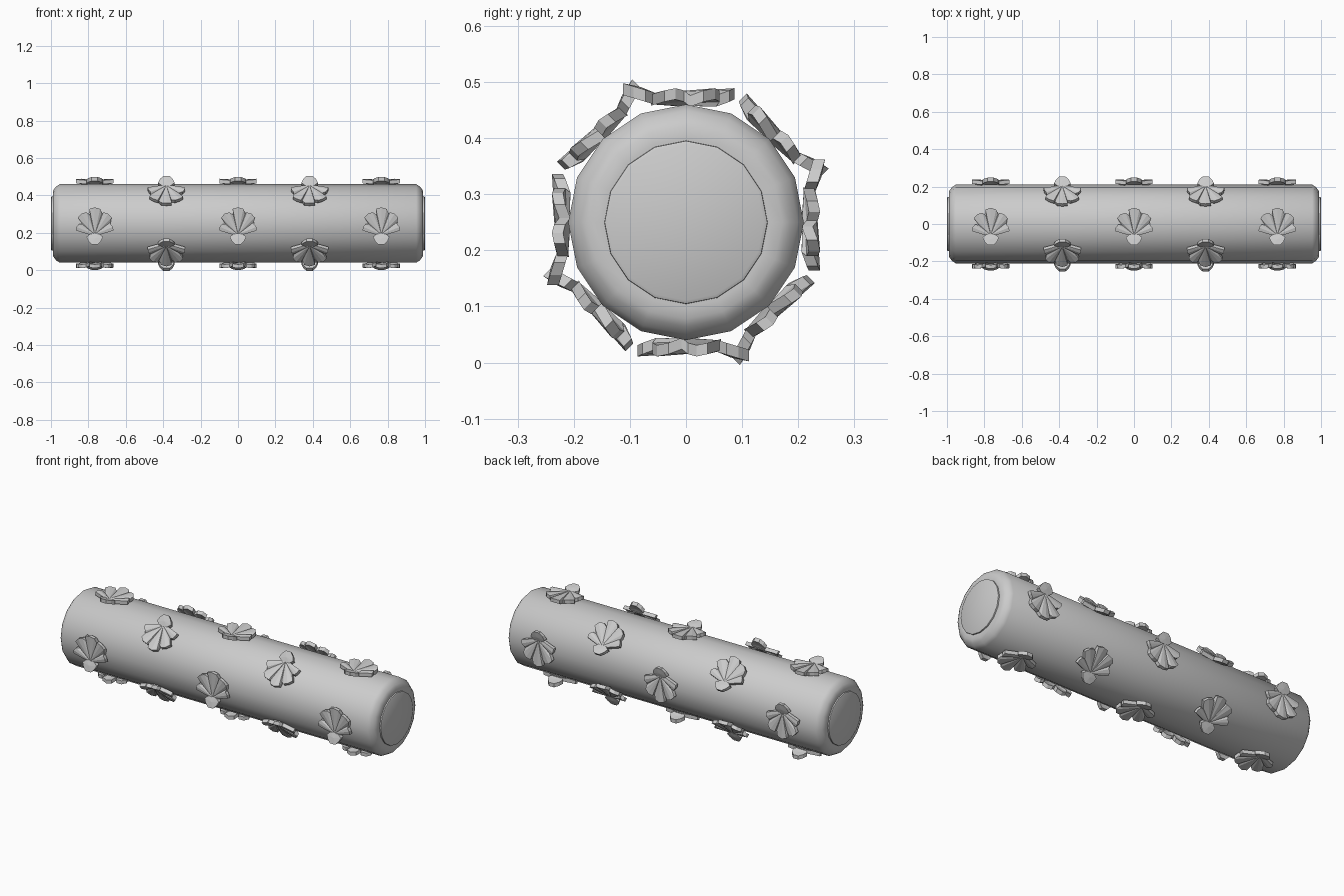
import bpy, bmesh
from math import sin, cos, pi, radians
from mathutils import Matrix, Vector

cube = bpy.data.objects.get("Cube")
if cube:
    bpy.data.objects.remove(cube, do_unlink=True)

AXIS_Z = 0.25

grey = bpy.data.materials.new("plain grey")
grey.use_nodes = True
grey.diffuse_color = (0.6, 0.6, 0.6, 1)
grey.node_tree.nodes["Principled BSDF"].inputs["Base Color"].default_value = (0.6, 0.6, 0.6, 1)


def finish(bm, name):
    bmesh.ops.recalc_face_normals(bm, faces=bm.faces)
    mesh = bpy.data.meshes.new(name)
    bm.to_mesh(mesh)
    bm.free()
    mesh.materials.append(grey)
    return mesh


def add_object(name, mesh, matrix):
    obj = bpy.data.objects.new(name, mesh)
    bpy.context.collection.objects.link(obj)
    obj.matrix_world = matrix
    return obj


def smooth(obj, angle):
    bpy.ops.object.select_all(action="DESELECT")
    obj.select_set(True)
    bpy.context.view_layer.objects.active = obj
    bpy.ops.object.shade_smooth_by_angle(angle=radians(angle))


def lathe(name, half, sides=16):
    """Turn a profile of (x, radius) about the x axis, mirrored to both ends."""
    profile = [(-x, r) for x, r in half] + [(x, r) for x, r in reversed(half)]
    bm = bmesh.new()
    rings = [[bm.verts.new((x, r * cos(2 * pi * i / sides), r * sin(2 * pi * i / sides)))
              for i in range(sides)] for x, r in profile]
    for a, b in zip(rings, rings[1:]):
        for i in range(sides):
            j = (i + 1) % sides
            bm.faces.new((a[i], a[j], b[j], b[i]))
    bm.faces.new(rings[0])
    bm.faces.new(rings[-1])
    obj = add_object(name, finish(bm, name), Matrix.Translation((0, 0, AXIS_Z)))
    smooth(obj, 35)


# Roller body with rounded ends, and the core whose discs show at both ends
lathe("roller_body", [(0.99, 0.15), (0.99, 0.172), (0.982, 0.186), (0.97, 0.199), (0.953, 0.21)])
lathe("roller_core", [(1.0, 0.139), (0.997, 0.145), (0.97, 0.147)])


def slab(bm, rim, centre, thickness):
    """Pleated plate: a fan from the centre to the rim, with walls and underside."""
    layers = []
    for drop in (0, thickness):
        off = Vector((0, 0, drop))
        layers.append(([bm.verts.new(Vector(p) - off) for p in rim],
                       bm.verts.new(Vector(centre) - off)))
    (top, c_top), (low, c_low) = layers
    for i in range(len(rim)):
        j = (i + 1) % len(rim)
        bm.faces.new((top[i], top[j], c_top))
        bm.faces.new((low[j], low[i], c_low))
        bm.faces.new((top[j], top[i], low[i], low[j]))


def shell_mesh():
    bm = bmesh.new()
    # Five lobes: valley, shoulder, tip, shoulder for each
    tips = [(-78, 0.106), (-38, 0.133), (0, 0.146), (38, 0.133), (78, 0.106)]
    base = Vector((0, -0.06, 0))
    rim = [(-0.022, -0.062, 0.228)]
    for k, (deg, reach) in enumerate(tips):
        gap = 19 if abs(deg) < 50 else 17
        steps = [(-0.62, 0.965, 0.235), (0, 1, 0.239), (0.62, 0.965, 0.235)]
        if k < 4:
            steps.append((1, 0.82, 0.226))
        for side, scale, height in steps:
            a = radians(deg * 0.86 + side * gap)
            rim.append((base.x + sin(a) * reach * scale, base.y + cos(a) * reach * scale, height))
    rim.append((0.022, -0.062, 0.228))
    slab(bm, rim, (0, -0.058, 0.23), 0.02)
    # Hinge tab
    half = [(0.024, -0.056), (0.044, -0.072), (0.034, -0.094), (0.016, -0.112)]
    tab = [(x, y, 0.231 - (y + 0.056) * 0.3) for x, y in half]
    tab += [(-x, y, z) for x, y, z in reversed(tab)]
    slab(bm, tab, (0, -0.08, 0.241), 0.021)
    return finish(bm, "shell")


# Rings of four shells; every other ring is turned 45 degrees and reversed
shell = shell_mesh()
for ring in range(5):
    x = (ring - 2) * 0.383
    turned = ring % 2
    way = 1 if turned else -1
    for i in range(4):
        a = i * pi / 2 + turned * pi / 4
        out = Vector((0, cos(a), sin(a)))
        up = Vector((0, -sin(a), cos(a))) * way
        m = Matrix((up.cross(out), up, out)).transposed().to_4x4()
        m.translation = (x, 0, AXIS_Z)
        add_object(f"shell_{ring + 1}_{i + 1}", shell, m)
